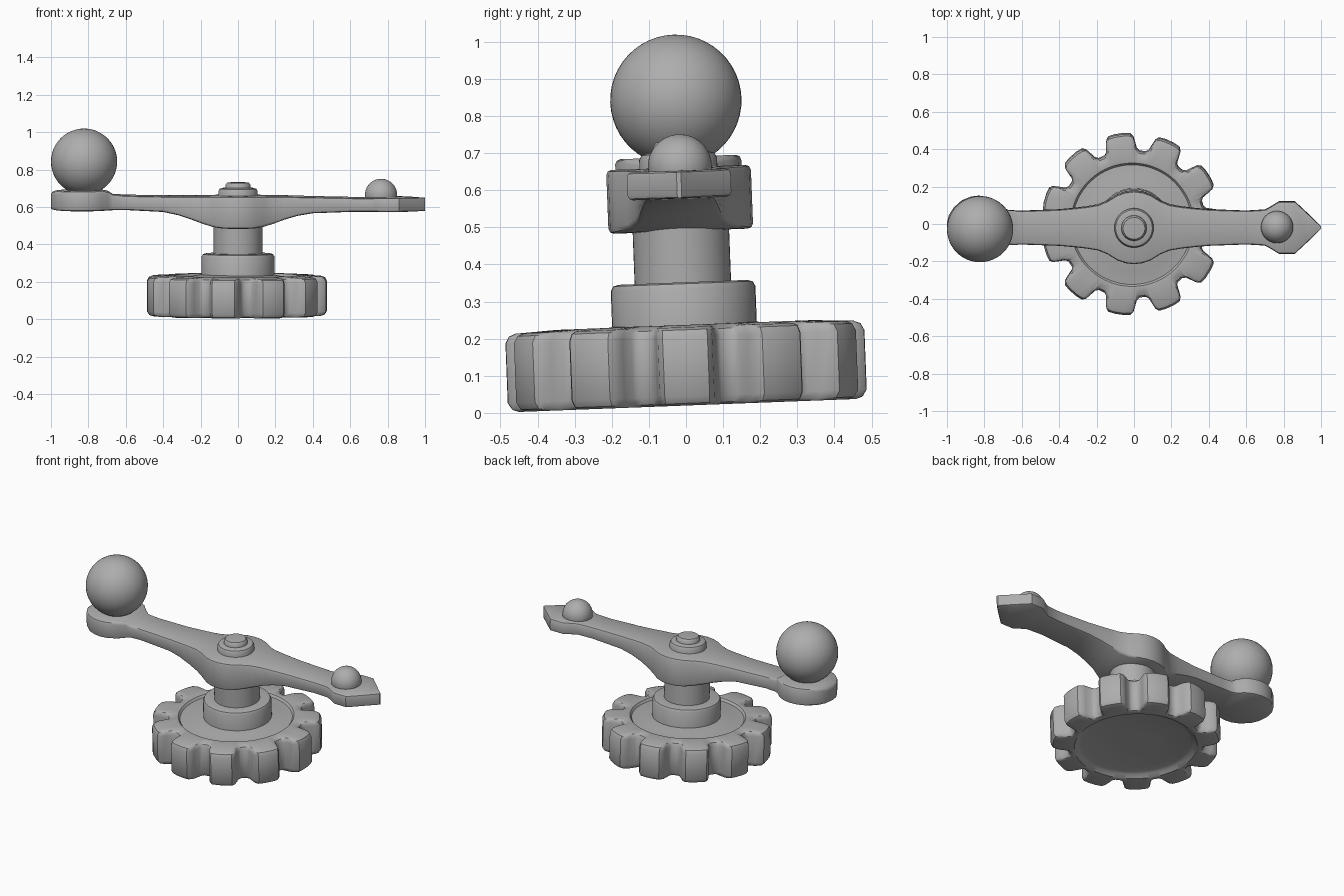
import bpy, bmesh, math
from mathutils import Vector

grey = bpy.data.materials.new("plain_grey")
grey.diffuse_color = (0.42, 0.42, 0.42, 1)
TILT = math.radians(2.2)      # the whole mechanism leans slightly


def finish(name, bm, angle=35):
    bmesh.ops.recalc_face_normals(bm, faces=bm.faces)
    mesh = bpy.data.meshes.new(name)
    bm.to_mesh(mesh)
    bm.free()
    mesh.materials.append(grey)
    obj = bpy.data.objects.new(name, mesh)
    bpy.context.collection.objects.link(obj)
    obj.rotation_euler = (TILT, 0, 0)
    obj.location = (0, 0.005, 0)
    bpy.ops.object.select_all(action='DESELECT')
    obj.select_set(True)
    bpy.context.view_layer.objects.active = obj
    bpy.ops.object.shade_smooth_by_angle(angle=math.radians(angle))
    return obj


def loft(name, loops, angle=35):
    """Skin a list of equally long closed loops and cap both ends."""
    bm = bmesh.new()
    rings = [[bm.verts.new(p) for p in loop] for loop in loops]
    n = len(rings[0])
    for a, b in zip(rings, rings[1:]):
        for i in range(n):
            j = (i + 1) % n
            bm.faces.new((a[i], a[j], b[j], b[i]))
    bm.faces.new(rings[0][::-1])
    bm.faces.new(rings[-1])
    return finish(name, bm, angle)


def lathe(name, profile, n=48):
    return loft(name, [[(r * math.cos(2 * math.pi * i / n), r * math.sin(2 * math.pi * i / n), z)
                        for i in range(n)] for r, z in profile])


def ball(name, centre, radius):
    bm = bmesh.new()
    bmesh.ops.create_uvsphere(bm, u_segments=48, v_segments=24, radius=radius)
    bmesh.ops.translate(bm, verts=bm.verts, vec=Vector(centre))
    return finish(name, bm, 60)


# Gear wheel: eleven rounded teeth, raised rim, recessed underside
TEETH = 11
tooth = [(-11.8, 0.405), (-10.2, 0.44), (-9, 0.468), (-7.2, 0.483), (-3, 0.486),
         (3, 0.486), (7.2, 0.483), (9, 0.468), (10.2, 0.44), (11.8, 0.405),
         (14, 0.393), (18.7, 0.393)]
outline = [(math.radians(a + k * 360 / TEETH), r) for k in range(TEETH) for a, r in tooth]


def gear_loop(z, inset=0.0, circle=None):
    return [((circle or r - inset) * math.cos(a) - 0.01,
             (circle or r - inset) * math.sin(a), z) for a, r in outline]


loft("gear_wheel", [
    gear_loop(0.045, circle=0.1), gear_loop(0.045, circle=0.31),
    gear_loop(0.038, circle=0.33), gear_loop(0.022, circle=0.35),
    gear_loop(0.02, 0.03), gear_loop(0.026, 0.012), gear_loop(0.045),
    gear_loop(0.205), gear_loop(0.224, 0.01), gear_loop(0.231, 0.028),
    gear_loop(0.237, circle=0.345), gear_loop(0.235, circle=0.33),
    gear_loop(0.222, circle=0.32), gear_loop(0.228, circle=0.25),
    gear_loop(0.24, circle=0.19), gear_loop(0.24, circle=0.05)])

# Collar and shaft
lathe("collar", [(0.195, 0.2), (0.195, 0.335), (0.188, 0.348), (0.172, 0.352), (0.1, 0.352)])
lathe("shaft", [(0.13, 0.33), (0.13, 0.56)])

# Swing arm: stations of x, half width, bottom and top
stations = [
    (-1.0, 0.025, 0.592, 0.67), (-0.99, 0.065, 0.588, 0.682), (-0.965, 0.105, 0.585, 0.687),
    (-0.92, 0.145, 0.583, 0.69), (-0.87, 0.165, 0.583, 0.69), (-0.83, 0.17, 0.583, 0.69),
    (-0.78, 0.163, 0.583, 0.69), (-0.73, 0.138, 0.584, 0.69), (-0.695, 0.105, 0.585, 0.683),
    (-0.67, 0.093, 0.586, 0.668), (-0.6, 0.09, 0.587, 0.664), (-0.4, 0.097, 0.577, 0.66),
    (-0.32, 0.104, 0.56, 0.66), (-0.25, 0.112, 0.537, 0.66), (-0.19, 0.122, 0.515, 0.66),
    (-0.14, 0.143, 0.5, 0.66), (-0.09, 0.174, 0.492, 0.661), (-0.045, 0.19, 0.49, 0.662),
    (0.0, 0.195, 0.49, 0.662), (0.045, 0.19, 0.49, 0.662), (0.09, 0.174, 0.492, 0.661),
    (0.14, 0.143, 0.5, 0.66), (0.19, 0.122, 0.515, 0.66), (0.25, 0.112, 0.537, 0.66),
    (0.32, 0.104, 0.557, 0.658), (0.4, 0.097, 0.57, 0.656), (0.6, 0.09, 0.577, 0.652),
    (0.7, 0.096, 0.578, 0.652), (0.735, 0.115, 0.578, 0.653), (0.775, 0.14, 0.578, 0.654),
    (0.86, 0.14, 0.578, 0.654), (0.93, 0.075, 0.578, 0.653), (1.0, 0.006, 0.58, 0.65)]


def arm_section(x, w, lo, hi):
    c = min(0.014, w * 0.6)
    half = [(w - c, lo), (w - c * 0.3, lo + c * 0.3), (w, lo + c),
            (w, hi - c), (w - c * 0.3, hi - c * 0.3), (w - c, hi)]
    return [(x, y, z) for y, z in half] + [(x, -y, z) for y, z in reversed(half)]


loft("swing_arm", [arm_section(*s) for s in stations], 40)

# Pivot cap on top of the arm
lathe("pivot_cap", [(0.105, 0.64), (0.105, 0.685), (0.098, 0.698), (0.08, 0.703), (0.068, 0.704),
                    (0.066, 0.72), (0.058, 0.731), (0.03, 0.733)])

# Large handle ball and small pointer stud
ball("handle_ball", (-0.823, 0, 0.843), 0.177)
ball("pointer_stud", (0.765, 0.004, 0.665), 0.086)
